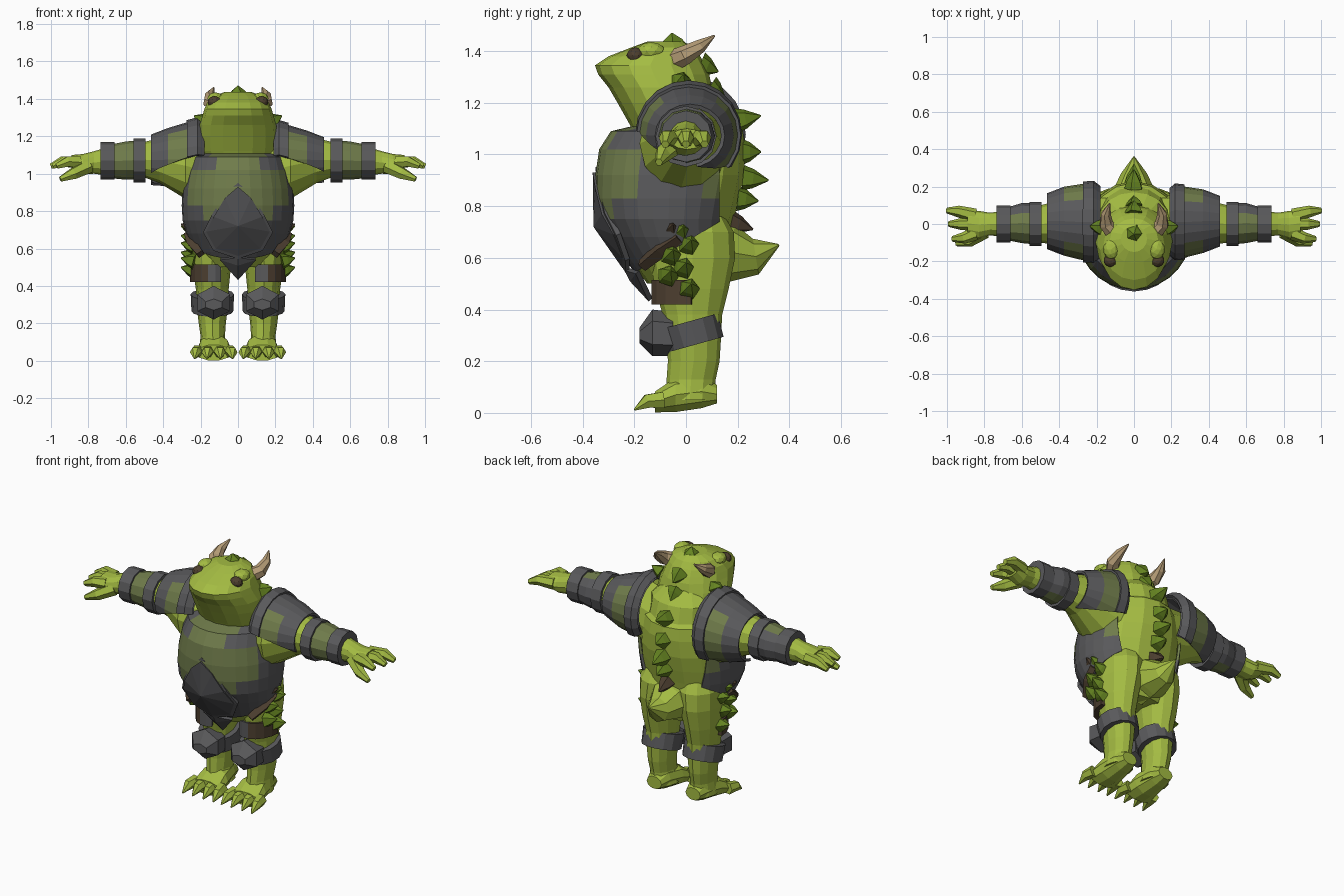
import bpy, bmesh, math
from mathutils import Vector

default_cube = bpy.data.objects.get("Cube")
if default_cube:
    bpy.data.objects.remove(default_cube, do_unlink=True)


def material(name, *rgb):
    mat = bpy.data.materials.new(name)
    mat.use_nodes = True
    mat.diffuse_color = (*rgb, 1)
    shader = next(n for n in mat.node_tree.nodes if n.type == "BSDF_PRINCIPLED")
    shader.inputs["Base Color"].default_value = (*rgb, 1)
    return mat


SKIN = material("skin green", .37, .5, .055)
SPIKE = material("spike green", .13, .23, .015)
ARMOUR = material("armour grey", .1, .1, .105)
DARK = material("dark grey", .085, .085, .09)
OLIVE = material("worn olive", .16, .2, .07)
HORN = material("horn tan", .47, .34, .185)
LEATHER = material("leather brown", .075, .05, .03)
EYE = material("eye brown", .075, .05, .028)


def finish(name, bm, mats, paint=None, side=1, thick=0):
    """Mirror to the wanted side, colour the faces and make the object."""
    if paint:
        for face in bm.faces:
            face.material_index = int(paint(face.calc_center_median()))
    for v in bm.verts:
        v.co.x *= side
    bmesh.ops.recalc_face_normals(bm, faces=bm.faces)
    mesh = bpy.data.meshes.new(name)
    bm.to_mesh(mesh)
    bm.free()
    for mat in mats:
        mesh.materials.append(mat)
    obj = bpy.data.objects.new(name, mesh)
    bpy.context.collection.objects.link(obj)
    if thick:
        solid = obj.modifiers.new("thickness", "SOLIDIFY")
        solid.thickness = thick
    return obj


def skin_rings(bm, rings, caps=True):
    count = len(rings[0])
    loops = [[bm.verts.new(p) for p in ring] for ring in rings]
    for low, high in zip(loops, loops[1:]):
        for i in range(count):
            j = (i + 1) % count
            bm.faces.new((low[i], low[j], high[j], high[i]))
    if caps:
        bm.faces.new(loops[0])
        bm.faces.new(loops[-1])


def loft(name, mats, axis, rings, sides=12, phase=0, cuts=(), grow=0, caps=True, **extra):
    """Elliptical rings given as (position, a low, a high, b low, b high)."""
    bm = bmesh.new()
    loops = []
    for t, a0, a1, b0, b1 in rings:
        loop = []
        for i in range(sides):
            angle = math.tau * i / sides + math.radians(phase)
            a = (a0 + a1) / 2 + ((a1 - a0) / 2 + grow) * math.cos(angle)
            b = (b0 + b1) / 2 + ((b1 - b0) / 2 + grow) * math.sin(angle)
            loop.append({"x": (t, a, b), "y": (a, t, b), "z": (a, b, t)}[axis])
        loops.append(loop)
    skin_rings(bm, loops, caps)
    for point, normal in cuts:
        geom = bm.verts[:] + bm.edges[:] + bm.faces[:]
        bmesh.ops.bisect_plane(bm, geom=geom, plane_co=point, plane_no=normal, clear_outer=True)
    return finish(name, bm, mats, **extra)


def tube(name, mat, points, radii, sides=6, **extra):
    """Round sections across a path; a small last radius makes a tip."""
    bm = bmesh.new()
    points = [Vector(p) for p in points]
    loops = []
    for i, (p, r) in enumerate(zip(points, radii)):
        ahead = points[min(i + 1, len(points) - 1)]
        turn = (ahead - points[max(i - 1, 0)]).to_track_quat("Z", "Y")
        angles = [math.tau * k / sides for k in range(sides)]
        loops.append([p + turn @ Vector((r * math.cos(a), r * math.sin(a), 0)) for a in angles])
    skin_rings(bm, loops)
    return finish(name, bm, [mat], **extra)


def spike(name, mat, base, tip, radius, side=1):
    """Leaf-like thorn, fuller near its base."""
    base, tip = Vector(base), Vector(tip)
    return tube(name, mat, [base, base.lerp(tip, .4), tip], [radius, radius * .75, .003],
                sides=5, side=side)


def ball(name, mat, centre, size, side):
    bm = bmesh.new()
    bmesh.ops.create_icosphere(bm, subdivisions=2, radius=1)
    for v in bm.verts:
        v.co = Vector(centre) + v.co * Vector(size)
    return finish(name, bm, [mat], side=side)


def plate(name, mat, half, centre, scale=1, back=0):
    """Symmetrical faceted plate fanned from a raised centre."""
    bm = bmesh.new()
    outline = half + [(-x, y, z) for x, y, z in reversed(half) if x]
    mid = Vector(centre)
    rim = [bm.verts.new(mid + (Vector(p) - mid) * Vector((scale, 1, scale)) + Vector((0, back, 0)))
           for p in outline]
    hub = bm.verts.new(mid + Vector((0, back, 0)))
    for a, b in zip(rim, rim[1:] + rim[:1]):
        bm.faces.new((a, b, hub))
    return finish(name, bm, [mat], thick=.02)


def centred(rings):
    return [(z, -w, w, front, back) for z, w, front, back in rings]


# Torso and the open-backed breastplate around it
torso = centred([(.5, .17, -.15, .14), (.58, .22, -.21, .17), (.68, .26, -.28, .17),
                 (.75, .28, -.32, .185), (.83, .285, -.335, .205), (.92, .28, -.335, .225),
                 (1.02, .26, -.32, .23), (1.09, .24, -.275, .22), (1.11, .2, -.19, .2),
                 (1.2, .19, -.13, .17), (1.27, .12, -.1, .1)])
loft("torso", [SKIN], "z", torso, sides=16)


def worn_chest(c):
    front = c.z > .74 and abs(c.x) < (.262 if c.z > .8 else .2)
    corner = c.z > 1.03 and abs(c.x) > .13
    return (front and c.y < -.1 and not corner) or (c.y > .05 and c.z > .83)


loft("breastplate", [ARMOUR, OLIVE], "z", torso[:9], sides=28, grow=.016, caps=False,
     cuts=[((0, -.22, .53), (0, .6, -1)), ((0, .13, 0), (0, 1, 0))],
     paint=worn_chest, thick=.015)

# Belly plate with its frame, and the pointed plate below
belly = [(0, -.355, .93), (.07, -.345, .87), (.13, -.32, .77), (.17, -.275, .69),
         (.12, -.24, .6), (0, -.24, .56)]
plate("belly_frame", ARMOUR, belly, (0, -.345, .72), scale=1.1, back=.005)
plate("belly_plate", DARK, belly, (0, -.352, .72), back=-.006)
plate("groin_plate", DARK, [(0, -.22, .56), (.09, -.18, .55), (0, -.13, .445)], (0, -.2, .52))

# Head, broad at the jaw
head = centred([(1.08, .19, -.2, .11), (1.12, .205, -.22, .115), (1.2, .21, -.265, .115),
                (1.26, .205, -.3, .1), (1.31, .19, -.34, .09), (1.345, .18, -.352, .075),
                (1.38, .165, -.3, .055), (1.415, .13, -.21, .03), (1.437, .07, -.15, -.01)])
loft("head", [SKIN], "z", head, sides=16)

# Tail and the crest of spikes down the back
tube("tail", SKIN, [(0, .06, .62), (0, .18, .62), (0, .27, .605), (0, .36, .65)],
     [.13, .112, .07, .004], sides=8)
crest = [(-.05, 1.425, -.055, 1.47), (.055, 1.35, .125, 1.32), (.09, 1.26, .15, 1.22),
         (.19, 1.13, .29, 1.15), (.22, 1.01, .29, 1.01),
         (.22, .91, .32, .9), (.2, .83, .28, .82)]
for y, z, tip_y, tip_z in crest:
    spike("back_spike", SPIKE, (0, y, z), (0, tip_y, tip_z), .052)
spike("low_back_spike", LEATHER, (0, .17, .74), (0, .26, .71), .048)

arm = [(.15, -.14, .16, .82, 1.2), (.28, -.18, .14, .865, 1.22), (.42, -.11, .12, .95, 1.19),
       (.5, -.1, .1, .98, 1.17), (.6, -.09, .1, .98, 1.16), (.7, -.07, .07, .99, 1.14),
       (.77, -.06, .06, 1, 1.12), (.83, -.08, .07, .995, 1.105), (.89, -.065, .075, 1.02, 1.1)]
pauldron = [(.19, -.16, .18, .9, 1.25), (.22, -.185, .205, .88, 1.275), (.27, -.18, .2, .89, 1.26),
            (.37, -.155, .185, .92, 1.23), (.46, -.12, .15, .95, 1.195)]
leg = [(.05, .05, .21, -.08, .11), (.13, .07, .2, -.075, .115), (.2, .065, .21, -.07, .13),
       (.28, .055, .22, -.075, .135), (.38, .05, .225, -.09, .14), (.48, .04, .24, -.12, .165),
       (.6, .02, .25, -.14, .19), (.7, 0, .25, -.14, .185), (.76, .02, .22, -.1, .15)]
foot = [(.12, .08, .18, .035, .11), (.06, .06, .2, .015, .15), (-.04, .04, .215, 0, .14),
        (-.12, .03, .23, 0, .085)]
knee = [(-.18, .08, .18, .27, .33), (-.13, .03, .23, .22, .4), (-.05, .04, .22, .22, .39)]

for side, label in ((1, "left_"), (-1, "right_")):
    # Eyes under low brows, horns and cheek spikes
    ball(label + "brow", SKIN, (.12, -.135, 1.4), (.045, .055, .035), side)
    ball(label + "eye", EYE, (.125, -.195, 1.383), (.038, .035, .032), side)
    tube(label + "horn", HORN, [(.11, -.05, 1.36), (.15, 0, 1.385), (.15, .055, 1.42), (.13, .11, 1.46)],
         [.045, .039, .027, .004], sides=7, side=side)
    spike(label + "cheek_spike", SPIKE, (.18, -.02, 1.28), (.235, -.01, 1.31), .045, side)

    # Arm, hand and fingers
    loft(label + "arm", [SKIN], "x", arm, side=side)
    for y, reach in ((.045, 1), (0, .99), (-.05, .97)):
        tube(label + "finger", SKIN, [(.85, y, 1.06), (reach - .06, y * 1.5, 1.065), (reach, y * 1.6, 1.04)],
             [.038, .031, .016], side=side)
    tube(label + "thumb", SKIN, [(.8, -.04, 1.04), (.88, -.09, 1), (.95, -.105, .97)],
         [.04, .033, .015], side=side)

    # Shoulder guard, open below, longer behind, with a raised inner rim
    under = [((.46, 0, .97), (-.22, -.4, -1))]
    loft(label + "pauldron", [ARMOUR, OLIVE], "x", pauldron, sides=20, cuts=under, caps=False,
         paint=lambda c: .27 < c.x < .37 and c.z < 1.2, side=side, thick=.015)
    loft(label + "pauldron_rim", [ARMOUR], "x", pauldron[:3], sides=20, cuts=under, caps=False,
         grow=.012, side=side, thick=.015)

    # Forearm guard with two raised bands, worn on the front
    loft(label + "bracer", [ARMOUR, OLIVE], "x", arm[3:6], grow=.012, side=side,
         paint=lambda c: c.y < .03)
    for name, start, end, size in (("upper", .495, .56, .118), ("lower", .66, .735, .1)):
        band = [(x, -size, size, 1.07 - size, 1.07 + size) for x in (start, end)]
        loft(label + name + "_band", [ARMOUR], "x", band, side=side)

    # Leg, foot and clawed toes
    loft(label + "leg", [SKIN], "z", leg, side=side)
    loft(label + "foot", [SKIN], "y", foot, sides=10, side=side)
    for spread in (-.085, -.03, .03, .085):
        x = .13 + spread
        tube(label + "toe", SKIN, [(x, -.09, .05), (x + spread * .15, -.15, .045),
             (x + spread * .2, -.2, .012)], [.036, .03, .004], side=side)

    # Knee guard and its slanted strap
    tube(label + "knee_strap", ARMOUR, [(.137, .04, .265), (.137, .015, .355)], [.112, .116],
         sides=14, side=side)
    loft(label + "knee_pad", [ARMOUR], "y", knee, sides=6, phase=30, side=side)

    # Thigh pouch with a metal inner part, and the hip belt
    low = leg[5]
    loft(label + "pouch", [LEATHER, ARMOUR], "z", [(.42, *low[1:]), (.515, *low[1:])], caps=False,
         grow=.016, cuts=[((.09, 0, 0), (-1, 0, 0)), ((0, .02, 0), (0, 1, 0))], sides=18,
         paint=lambda c: c.x < .15, side=side, thick=.03)
    tube(label + "hip_belt", LEATHER, [(.2, -.17, .57), (.245, -.1, .63), (.265, -.03, .68)],
         [.025, .032, .026], sides=4, side=side)

    # Spikes on the outer hip
    spike(label + "brown_hip_spike", LEATHER, (.25, -.06, .71), (.305, -.05, .73), .035, side)
    for y, z in ((-.02, .7), (.01, .65), (-.06, .61), (-.01, .56), (-.07, .53), (.01, .48)):
        spike(label + "hip_spike", SPIKE, (.235, y, z), (.305, y + .01, z + .02), .045, side)
